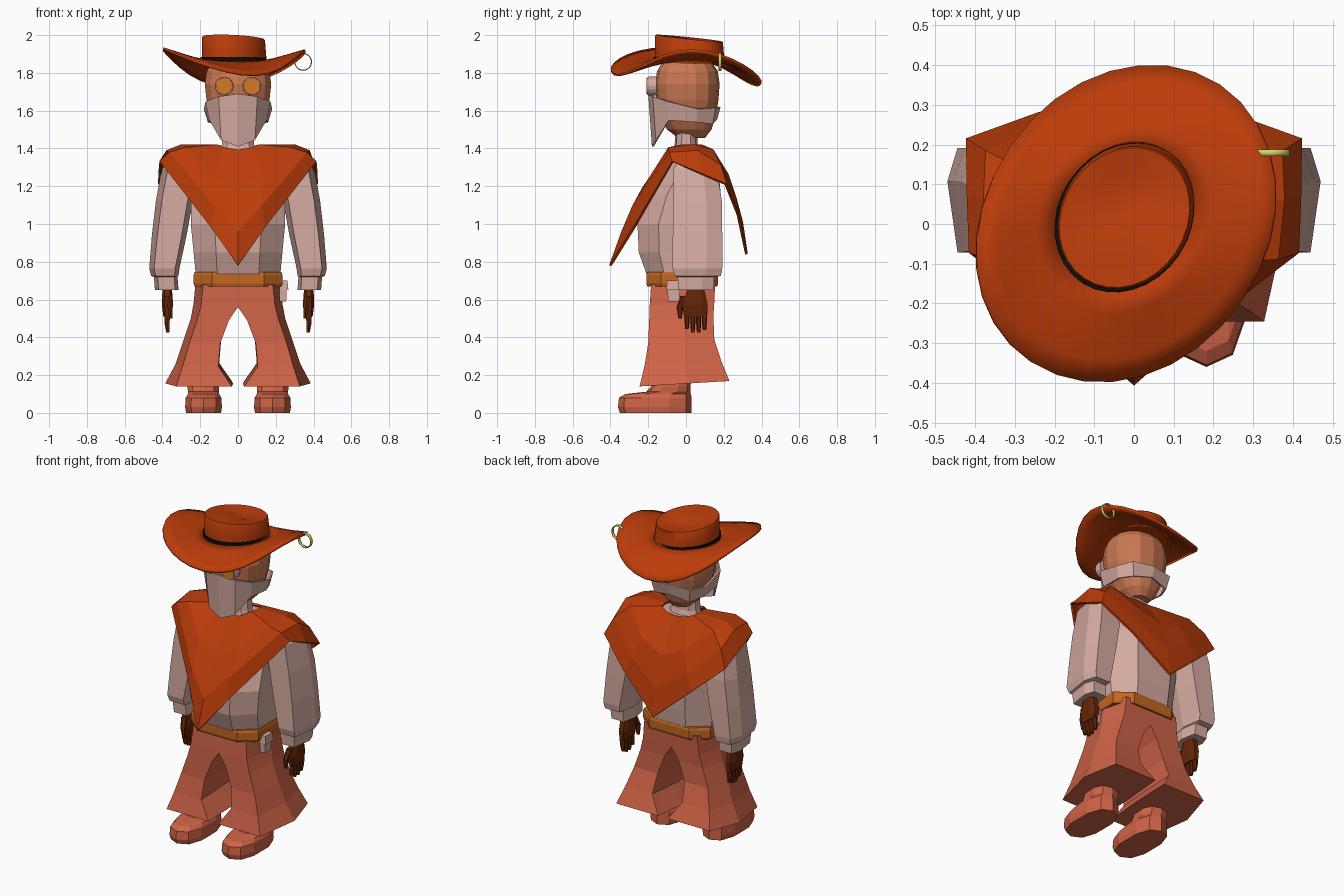
import bpy, bmesh, math
from math import cos, sin, pi, radians

if "Cube" in bpy.data.objects:
    bpy.data.objects.remove(bpy.data.objects["Cube"], do_unlink=True)


def material(name, red, green, blue):
    mat = bpy.data.materials.new(name)
    mat.use_nodes = True
    colour = (red, green, blue, 1)
    mat.diffuse_color = colour
    mat.node_tree.nodes["Principled BSDF"].inputs["Base Color"].default_value = colour
    return mat


rust = material("rust felt", .5, .045, .003)
skin = material("skin", .6, .19, .085)
cloth = material("pale cloth", .67, .41, .36)
denim = material("clay red", .62, .125, .063)
leather = material("tan leather", .54, .135, .016)
glove = material("dark brown", .13, .019, .002)
black = material("black", .004, .004, .004)
brass = material("brass", .68, .66, .14)
amber = material("amber glass", .67, .19, .02)


def loft(name, rings, mat, caps=True, mirror=False, thick=0, smooth=False):
    """Skin a stack of equal closed rings into one object."""
    bm = bmesh.new()
    rows = [[bm.verts.new(p) for p in ring] for ring in rings]
    n = len(rows[0])
    for low, high in zip(rows, rows[1:]):
        for i in range(n):
            j = (i + 1) % n
            bm.faces.new((low[i], low[j], high[j], high[i]))
    if caps:
        bm.faces.new(rows[0][::-1])
        bm.faces.new(rows[-1])
    bmesh.ops.recalc_face_normals(bm, faces=bm.faces)
    mesh = bpy.data.meshes.new(name)
    bm.to_mesh(mesh)
    bm.free()
    mesh.materials.append(mat)
    obj = bpy.data.objects.new(name, mesh)
    bpy.context.collection.objects.link(obj)
    if thick:
        solid = obj.modifiers.new("thickness", 'SOLIDIFY')
        solid.thickness = thick
        solid.offset = 0
    if mirror:
        obj.modifiers.new("mirror", 'MIRROR')
    if smooth:
        bpy.ops.object.select_all(action='DESELECT')
        bpy.context.view_layer.objects.active = obj
        obj.select_set(True)
        bpy.ops.object.shade_smooth_by_angle(angle=radians(35))
    return obj


def ring(z, x0, x1, y0, y1, n=8, power=.8):
    """Rounded-box ring filling the given bounds; a lower power is squarer."""
    raw = []
    for i in range(n):
        a = (i + .5) * 2 * pi / n
        c, s = cos(a), sin(a)
        raw.append((math.copysign(abs(c) ** power, c), math.copysign(abs(s) ** power, s)))
    mx, my = max(p[0] for p in raw), max(p[1] for p in raw)
    return [((x0 + x1 + (x1 - x0) * u / mx) / 2, (y0 + y1 + (y1 - y0) * v / my) / 2, z)
            for u, v in raw]


def stack(name, mat, bounds, n=8, power=.8, **options):
    return loft(name, [ring(*b, n, power) for b in bounds], mat, **options)


def symmetric(half):
    """Complete a front-to-back half outline with its mirror image."""
    return half + [(-x, y, z) for x, y, z in half[-2:0:-1]]


def limb(name, mat, bounds, inset, point, slope):
    """Mirrored six-sided limb with a pointed outer side and a sloping section."""
    shape = [(inset, 0), (.84, 0), (1, point), (.84, 1), (inset, 1), (0, .5)]
    rings = []
    for z, x0, x1, y0, y1 in bounds:
        points = [(x0 + (x1 - x0) * u, y0 + (y1 - y0) * v) for u, v in shape]
        rings.append([(x, y, z + slope * y) for x, y in points])
    loft(name, rings, mat, mirror=True)


# Boots and flared trousers
stack("boots", denim, [
    (0, .09, .275, -.35, .03), (.03, .085, .28, -.36, .03), (.08, .088, .277, -.355, .03),
    (.1, .1, .265, -.32, .025), (.112, .1, .265, -.21, .025), (.14, .1, .268, -.185, .025),
    (.22, .11, .26, -.17, .02)], n=10, mirror=True)
limb("trouser_legs", denim, [
    (.155, .026, .385, -.246, .23), (.26, .1, .33, -.22, .188), (.38, .09, .29, -.2, .15),
    (.5, .045, .25, -.195, .145), (.58, -.01, .235, -.192, .15),
    (.69, -.03, .225, -.185, .155)], inset=.02, point=.55, slope=.06)

# Belt, pouch, shirt and neck
stack("belt", leather, [
    (.67, -.23, .23, -.205, .165), (.685, -.235, .235, -.21, .17),
    (.73, -.235, .235, -.21, .17), (.745, -.23, .23, -.205, .165)], power=.6)
stack("belt_pouch", cloth, [(.59, .22, .255, -.095, -.035), (.69, .22, .26, -.1, -.03)], n=4)
stack("pouch_flap", cloth, [(.65, .22, .267, -.104, -.026), (.7, .22, .262, -.1, -.03)], n=4)
stack("shirt_body", cloth, [
    (.71, -.222, .222, -.2, .16), (.85, -.235, .235, -.25, .175), (1, -.25, .25, -.257, .185),
    (1.15, -.25, .25, -.2, .185), (1.3, -.25, .25, -.09, .17), (1.39, -.18, .18, -.05, .11)])
stack("neck", cloth, [(1.36, -.1, .1, -.07, .08), (1.42, -.085, .085, -.06, .06),
                      (1.52, -.08, .08, -.055, .06)], n=10)

# Sleeves with gathered cuffs
limb("sleeves", cloth, [
    (.65, .315, .44, -.04, .145), (.72, .32, .445, -.045, .15), (.725, .315, .46, -.06, .185),
    (.765, .31, .47, -.072, .192), (.95, .27, .455, -.07, .192), (1.12, .24, .435, -.068, .19),
    (1.29, .2, .405, -.065, .165), (1.37, .18, .34, -.02, .12)], inset=.14, point=.68, slope=0)

# Gloved hands
stack("palms", glove, [(.51, .355, .395, -.01, .112), (.57, .343, .403, -.02, .115),
                       (.66, .35, .4, .01, .095)], power=.7, mirror=True)
for i, length in enumerate((.07, .09, .09, .075)):
    y = -.008 + i * .031
    stack(f"finger_{i + 1}", glove, [
        (.515 - length, .362, .38, y + .004, y + .022),
        (.515 - length / 2, .362, .388, y, y + .026),
        (.53, .36, .392, y, y + .027)], n=6, mirror=True)
stack("thumbs", glove, [(.5, .348, .365, -.04, -.022), (.56, .346, .372, -.05, -.015),
                        (.62, .352, .385, -.03, .03)], n=6, mirror=True)

# Pointed poncho, from collar to hem
poncho = [
    [(0, -.08, 1.39), (.07, -.075, 1.4), (.11, -.02, 1.415), (.12, .04, 1.415),
     (.11, .08, 1.415), (.07, .1, 1.405), (0, .105, 1.395)],
    [(0, -.225, 1.19), (.14, -.185, 1.25), (.28, -.09, 1.4), (.3, .04, 1.415),
     (.29, .14, 1.39), (.15, .22, 1.26), (0, .24, 1.2)],
    [(0, -.335, .96), (.12, -.28, 1.09), (.36, -.085, 1.375), (.375, .06, 1.385),
     (.37, .18, 1.31), (.19, .26, 1.14), (0, .295, 1.01)],
    [(0, -.4, .78), (.14, -.275, .98), (.41, -.07, 1.33), (.415, .07, 1.27),
     (.42, .21, 1.21), (.24, .275, 1.05), (0, .32, .84)]]
loft("poncho", [symmetric(row) for row in poncho], rust, caps=False, thick=.014)

# Head
stack("head", skin, [
    (1.455, -.06, .06, -.04, .1), (1.5, -.105, .105, -.1, .135), (1.58, -.145, .145, -.145, .16),
    (1.66, -.167, .167, -.157, .172), (1.74, -.176, .176, -.165, .178),
    (1.81, -.165, .165, -.153, .168), (1.88, -.12, .12, -.11, .12)], n=14, power=.87)

# Kerchief tied over the lower face: x, y, upper edge, lower edge
edge = [(0, -.195, 1.69, 1.41), (.1, -.172, 1.675, 1.445), (.167, -.1, 1.65, 1.55),
        (.176, .06, 1.61, 1.54), (.135, .153, 1.615, 1.53), (0, .178, 1.62, 1.555)]
loft("kerchief", [symmetric([(x, y, top) for x, y, top, low in edge]),
                  symmetric([(x * .88, y * .9, low) for x, y, top, low in edge])],
     cloth, caps=False, thick=.01)


# Goggles
def disc(radius, y, x=.073, z=1.73, n=16):
    return [(x + radius * cos(a * 2 * pi / n), y, z + radius * sin(a * 2 * pi / n))
            for a in range(n)]


loft("goggle_rims", [disc(.05, -.155), disc(.05, -.195), disc(.047, -.204)], cloth, mirror=True)
loft("goggle_lenses", [disc(.044, -.2), disc(.043, -.208)], amber, mirror=True)


# Skewed oval hat
def oval(major, minor, degrees, cx, cy, n=32):
    t = radians(degrees)
    points = []
    for i in range(n):
        a = 2 * pi * i / n - t
        u, v = major * cos(a), minor * sin(a)
        points.append((cx + u * cos(t) - v * sin(t), cy + u * sin(t) + v * cos(t)))
    return points


def brim_height(x, y):
    """Edge height: sides curl up, front and back dip."""
    return 1.842 + .08 * cos(2 * (math.atan2(y, x) - radians(10))) - .075 * y


outer = oval(.422, .35, 53, -.02, 0)
inner = oval(.194, .165, 58, -.02, .02)
brim = []
for t in (0, .25, .5, .75, 1):
    brim.append([(a + (c - a) * t, b + (d - b) * t, 1.86 + (brim_height(c, d) - 1.86) * t)
                 for (a, b), (c, d) in zip(inner, outer)])
loft("hat_brim", brim, rust, caps=False, thick=.014, smooth=True)


def hat_ring(scale, height, shift=0):
    """Level of the crown, leaning and tilting more toward the top."""
    rise = max(0, height - 1.86) / .12
    return [(-.02 + shift + (x + .02) * scale, .02 + shift + (y - .02) * scale,
             height - rise * (.09 * y + .03 * x)) for x, y in inner]


loft("hat_crown", [hat_ring(1, 1.85), hat_ring(.98, 1.9, -.001), hat_ring(.965, 1.98, -.004),
                   hat_ring(.945, 1.985, -.004), hat_ring(.6, 1.978), hat_ring(.2, 1.97)],
     rust, smooth=True)
loft("hat_band", [hat_ring(1.012, 1.855, -.004), hat_ring(1.01, 1.882, -.004)], black, smooth=True)

# Flat hoop hanging from the brim
loft("brim_hoop", [disc(.044, y, .345, 1.858, 24) for y in (.171, .188)], brass,
     caps=False, thick=.006, smooth=True)
